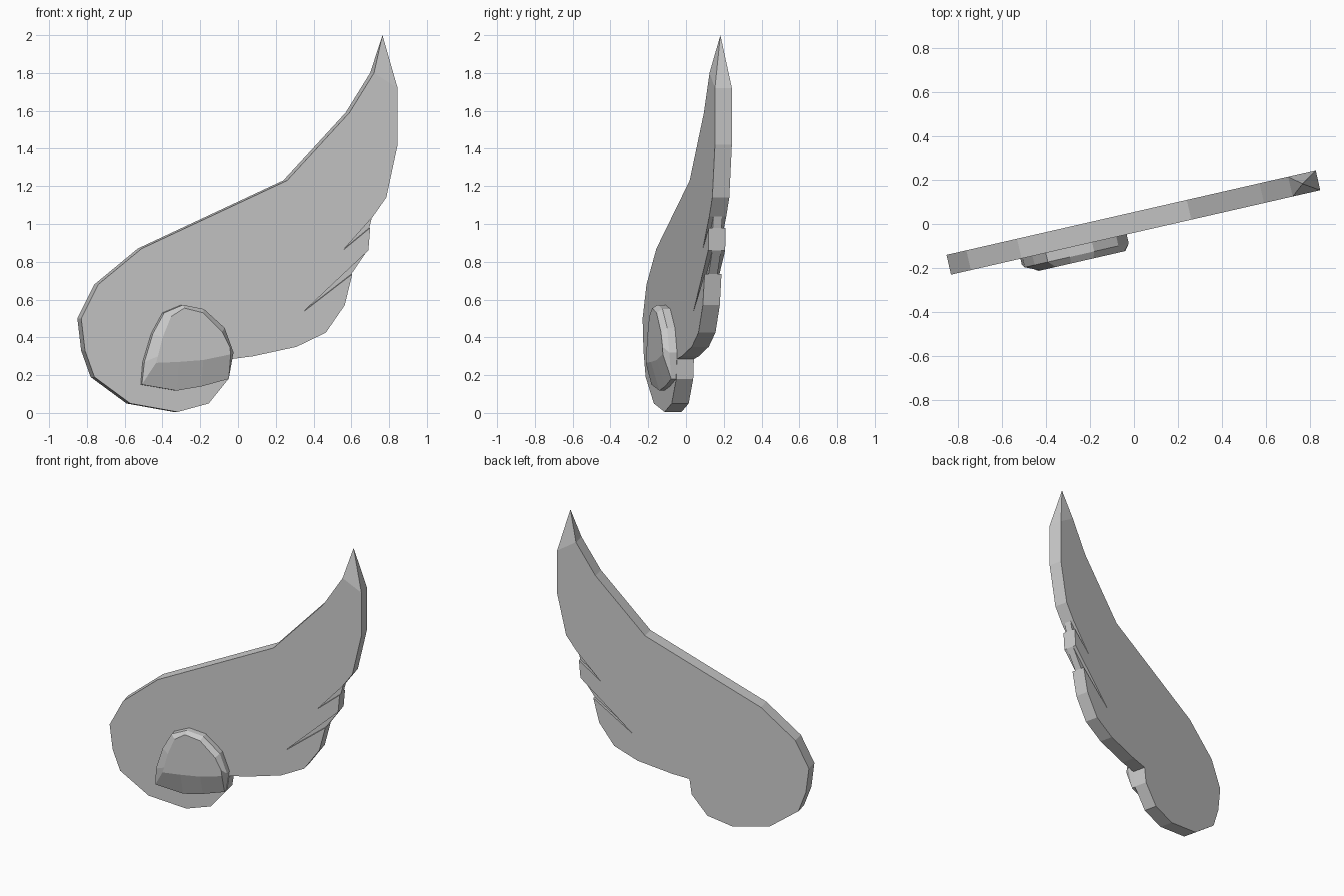
import bpy, bmesh
from math import sin, cos, tan, atan

if "Cube" in bpy.data.objects:
    bpy.data.objects.remove(bpy.data.objects["Cube"])

ANG = atan(0.2286)          # the wing is turned about z
HALF = 0.046                # half thickness of the slab


def place(x, z, v):
    """Point at front-view (x, z) on the turned plane, v = depth (front face is -HALF)."""
    d = v + HALF
    return (x - d * sin(ANG), -0.04 + tan(ANG) * x + d * cos(ANG), z)


def make_object(name, bm):
    bmesh.ops.recalc_face_normals(bm, faces=bm.faces)
    me = bpy.data.meshes.new(name)
    bm.to_mesh(me)
    bm.free()
    ob = bpy.data.objects.new(name, me)
    bpy.context.collection.objects.link(ob)
    return ob


def loft(bm, rings):
    """Bridge rings of (x, z, v) points; returns the vertex rings."""
    vs = [[bm.verts.new(place(*p)) for p in r] for r in rings]
    n = len(vs[0])
    for a, b in zip(vs, vs[1:]):
        for i in range(n):
            j = (i + 1) % n
            bm.faces.new((a[i], a[j], b[j], b[i]))
    return vs


def prism(name, pts, half):
    bm = bmesh.new()
    front, back = loft(bm, [[(x, z, v) for x, z in pts] for v in (-half, half)])
    bm.faces.new(front)
    bm.faces.new(back)
    return make_object(name, bm)


# feather notches: upper edge, inner point, lower edge
notches = [[(0.715, 1.04), (0.555, 0.86), (0.70, 0.98)],
           [(0.69, 0.86), (0.34, 0.53), (0.605, 0.735)]]

# wing slab, outline starts right of the tip and ends left of it
outline = ([(0.845, 1.72), (0.845, 1.42), (0.785, 1.14)] + notches[0] + notches[1] +
           [(0.565, 0.57), (0.465, 0.425), (0.31, 0.35), (0.08, 0.30), (-0.035, 0.285),
            (-0.05, 0.18), (-0.155, 0.05), (-0.32, 0.005), (-0.57, 0.05), (-0.76, 0.19),
            (-0.81, 0.33), (-0.83, 0.50), (-0.74, 0.68), (-0.51, 0.87), (0.26, 1.23),
            (0.59, 1.59), (0.72, 1.80)])
bm = bmesh.new()
front, back = loft(bm, [[(x, z, v) for x, z in outline] for v in (-HALF, HALF)])
bm.faces.new(front)
bm.faces.new(back)
# pinched tip replaces the closing quad
cap = bm.faces.get((front[-1], front[0], back[0], back[-1]))
bm.faces.remove(cap)
tip = bm.verts.new(place(0.775, 2.0, 0))
ring = [front[-1], front[0], back[0], back[-1]]
for i in range(4):
    e = (ring[i], ring[(i + 1) % 4])
    bm.faces.new((e[0], e[1], tip))
bmesh.ops.remove_doubles(bm, verts=bm.verts, dist=1e-5)
make_object("wing", bm)

# thinner webs that fill the notches between the feathers
for i, pts in enumerate(notches):
    prism(f"feather_web_{i + 1}", pts, 0.024)

# raised half-round boss with a bevelled rim and a sloping underside
outer = [(-0.515, 0.15), (-0.505, 0.27), (-0.46, 0.42), (-0.40, 0.53), (-0.30, 0.572),
         (-0.19, 0.55), (-0.08, 0.45), (-0.033, 0.32), (-0.055, 0.18), (-0.20, 0.14),
         (-0.33, 0.118)]
inner = [(-0.45, 0.265), (-0.44, 0.30), (-0.415, 0.40), (-0.37, 0.51), (-0.30, 0.555),
         (-0.20, 0.53), (-0.10, 0.43), (-0.06, 0.35), (-0.055, 0.31), (-0.20, 0.28),
         (-0.33, 0.27)]
low = (0, 8, 9, 10)
bm = bmesh.new()
rings = loft(bm, [
    [(x, z, -0.03) for x, z in outer],
    [(x, z, -0.072 if i in low else -0.088) for i, (x, z) in enumerate(outer)],
    [(x, z, -0.118) for x, z in inner]])
bm.faces.new(rings[0])
bm.faces.new(rings[-1])
make_object("boss", bm)
